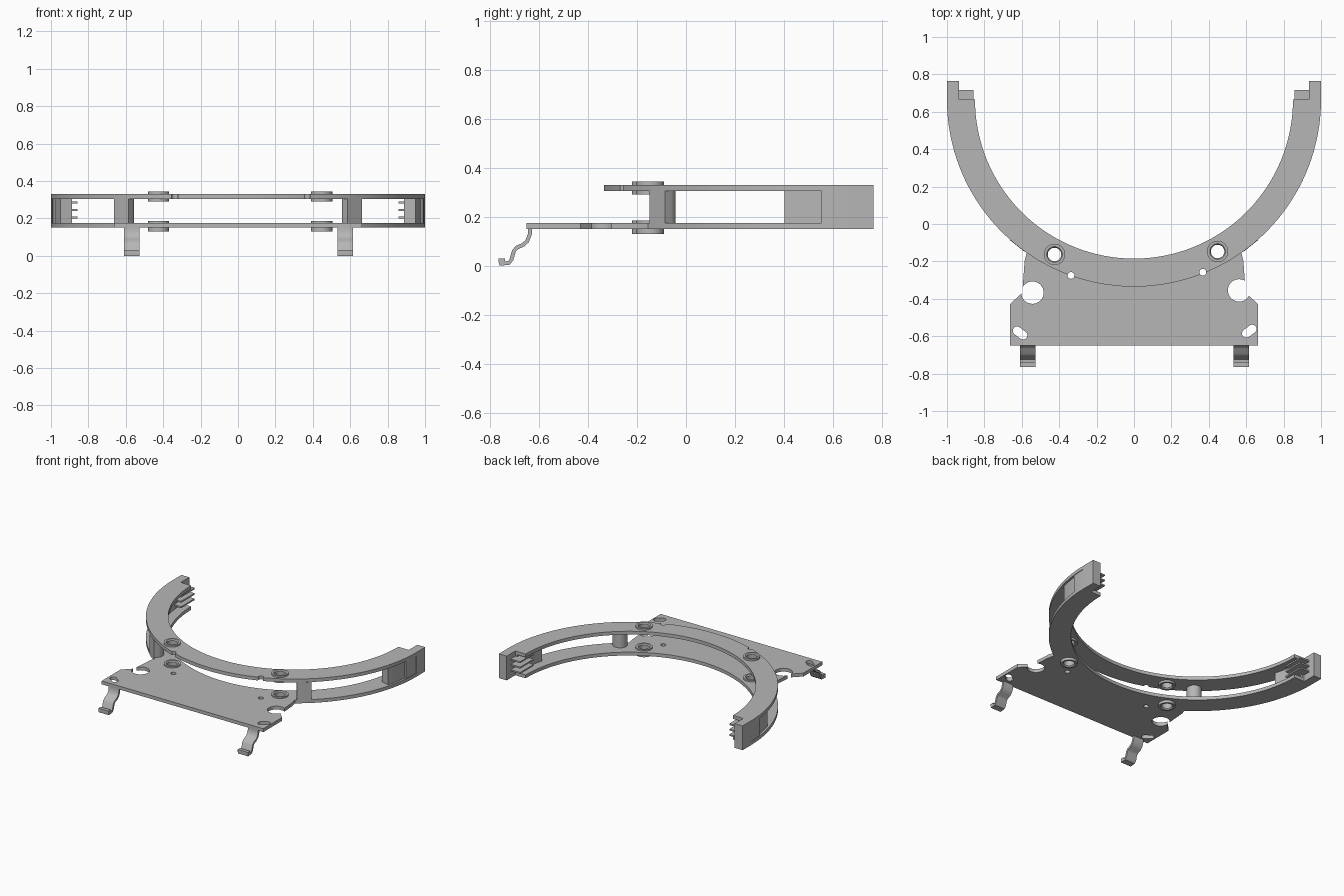
import bpy, bmesh, math
from mathutils import Vector, Matrix

cube = bpy.data.objects.get("Cube")
if cube:
    bpy.data.objects.remove(cube, do_unlink=True)

grey = bpy.data.materials.new("plain grey")
grey.use_nodes = True
grey.diffuse_color = (0.47, 0.47, 0.47, 1)
grey.node_tree.nodes["Principled BSDF"].inputs["Base Color"].default_value = grey.diffuse_color

CY, R_OUT, R_IN = 0.665, 1.0, 0.85          # ring centre and radii
LOW, LOW_TOP, UP, UP_TOP = 0.15, 0.175, 0.305, 0.33


def finish(name, bm):
    """Turn a bmesh into a shaded object."""
    bmesh.ops.recalc_face_normals(bm, faces=bm.faces)
    me = bpy.data.meshes.new(name)
    bm.to_mesh(me)
    bm.free()
    me.materials.append(grey)
    me.shade_smooth()
    me.set_sharp_from_angle(angle=math.radians(30))
    ob = bpy.data.objects.new(name, me)
    bpy.context.scene.collection.objects.link(ob)
    return ob


def add_prism(bm, pts, z0, z1):
    face = bm.faces.new([bm.verts.new((x, y, z0)) for x, y in pts])
    res = bmesh.ops.extrude_face_region(bm, geom=[face])
    verts = [g for g in res["geom"] if isinstance(g, bmesh.types.BMVert)]
    bmesh.ops.translate(bm, verts=verts, vec=(0, 0, z1 - z0))


def prism(name, pts, z0, z1):
    bm = bmesh.new()
    add_prism(bm, pts, z0, z1)
    return finish(name, bm)


def arc(r, a0, a1, n, cx=0, cy=CY):
    """Points on an arc; angle 0 points to the front, positive to +x."""
    angles = [math.radians(a0 + (a1 - a0) * i / n) for i in range(n + 1)]
    return [(cx + r * math.sin(a), cy - r * math.cos(a)) for a in angles]


def sector(r0, r1, a0, a1, n):
    return arc(r1, a0, a1, n) + arc(r0, a1, a0, n)


def circle(x, y, r, n=32):
    return arc(r, 0, 360, n, x, y)[:-1]


def rect(x0, x1, y0, y1):
    return [(x0, y0), (x1, y0), (x1, y1), (x0, y1)]


# Through holes
BUSHES = [(-0.425, -0.163), (0.447, -0.147)]
cut = bmesh.new()
holes = [(x, y, 0.045) for x, y in BUSHES]
holes += [(-0.543, -0.367, 0.06), (0.562, -0.355, 0.06),
          (-0.337, -0.275, 0.018), (0.368, -0.258, 0.018)]
for x, y, r in holes:
    add_prism(cut, circle(x, y, r), 0, 0.5)
for s, x, y in [(-1, -0.609, -0.583), (1, 0.616, -0.573)]:
    d = Vector((s * 0.016, 0.012))
    t = math.degrees(math.atan2(d.x, -d.y))
    add_prism(cut, arc(0.023, t - 90, t + 90, 10, x + d.x, y + d.y)
              + arc(0.023, t + 90, t + 270, 10, x - d.x, y - d.y), 0, 0.5)
cutter = finish("hole_cutter", cut)
cutter.hide_render = True


def drill(ob):
    mod = ob.modifiers.new("holes", "BOOLEAN")
    mod.operation, mod.solver, mod.object = "DIFFERENCE", "EXACT", cutter
    deps = bpy.context.evaluated_depsgraph_get()
    me = bpy.data.meshes.new_from_object(ob.evaluated_get(deps))
    ob.modifiers.clear()
    ob.data = me
    me.shade_smooth()
    me.set_sharp_from_angle(angle=math.radians(30))


# Upper ring and lower ring with its front mounting plate
upper = prism("upper_ring", sector(R_IN, R_OUT, -90, 90, 96), UP, UP_TOP)
JOIN = 35
side = [(0.585, -0.2), (0.597, -0.365), (0.663, -0.43), (0.663, -0.65)]
outline = arc(R_OUT, -90, -JOIN, 30)
outline += [(-x, y) for x, y in side] + side[::-1]
outline += arc(R_OUT, JOIN, 90, 30) + arc(R_IN, 90, -90, 96)
lower = prism("lower_ring_and_plate", outline, LOW, LOW_TOP)
drill(upper)
drill(lower)
bpy.data.objects.remove(cutter, do_unlink=True)


# Bushings in both rings
def bushing(name, x, y, z0, z1):
    bm = bmesh.new()
    prof = [(0.036, z0 + 0.008), (0.042, z0), (0.057, z0),
            (0.057, z1), (0.042, z1), (0.036, z1 - 0.008)]
    vs = [bm.verts.new((r, 0, z)) for r, z in prof]
    edges = [bm.edges.new((vs[i], vs[(i + 1) % len(vs)])) for i in range(len(vs))]
    bmesh.ops.spin(bm, geom=vs + edges, cent=(0, 0, 0), axis=(0, 0, 1),
                   angle=math.tau, steps=36)
    bmesh.ops.remove_doubles(bm, verts=bm.verts, dist=0.0001)
    bmesh.ops.translate(bm, verts=bm.verts, vec=(x, y, 0))
    finish(name, bm)


for label, (bx, by) in zip(("right", "left"), BUSHES):
    bushing("upper_bushing_" + label, bx, by, 0.29, 0.343)
    bushing("lower_bushing_" + label, bx, by, 0.13, 0.185)

# Clip side profile in (y, z)
CLIP = [(-0.637, 0.155), (-0.637, 0.128), (-0.648, 0.1), (-0.664, 0.085),
        (-0.69, 0.074), (-0.702, 0.06), (-0.712, 0.025), (-0.722, 0.011),
        (-0.762, 0.008)]


def clip(name, x):
    """Bent strip of constant thickness with a raised lip."""
    pts = [Vector(p) for p in CLIP]
    left, right = [], []
    for i, p in enumerate(pts):
        d = (pts[min(i + 1, len(pts) - 1)] - pts[max(i - 1, 0)]).normalized()
        n = Vector((-d.y, d.x)) * 0.008
        left.append(tuple(p + n))
        right.append(tuple(p - n))
    bm = bmesh.new()
    add_prism(bm, left + right[::-1], -0.042, 0.042)
    add_prism(bm, rect(-0.764, -0.738, 0.012, 0.03), -0.042, 0.042)
    # Map profile axes to y and z, strip width to x
    bm.transform(Matrix(((0, 0, 1, x), (1, 0, 0, 0), (0, 1, 0, 0), (0, 0, 0, 1))))
    finish(name, bm)


clip("clip_right", -0.568)
clip("clip_left", 0.574)

# Posts, end blocks and contact fins on each side
for label, s in (("right", -1), ("left", 1)):
    def mir(pts):
        return [(s * x, y) for x, y in pts]

    # D-shaped post with its round side toward the ring centre
    c = Vector((0.605, -0.092))
    out = (c - Vector((0, CY))).normalized()
    tan = Vector((-out.y, out.x))
    post = [c + out * 0.032 - tan * 0.05, c + out * 0.032 + tan * 0.05]
    for i in range(17):
        a = math.pi * i / 16
        post.append(c + tan * 0.05 * math.cos(a) - out * 0.05 * math.sin(a))
    prism("post_" + label, mir([tuple(p) for p in post]), LOW_TOP, UP)

    # End housing: recessed panel, flush panel, full-height end
    prism("inner_housing_" + label, mir(sector(0.92, 0.985, 74.5, 90, 10)), LOW_TOP, UP)
    prism("outer_housing_" + label, mir(sector(0.93, 0.996, 83.5, 90, 5)), LOW_TOP, UP)
    prism("end_block_" + label, mir(rect(0.935, 1.0, CY - 0.004, 0.765)), LOW, UP_TOP)
    for i in range(3):
        z = 0.2 + 0.04 * i
        prism(f"contact_fin_{label}_{i + 1}", mir(rect(0.858, 0.94, 0.56, 0.717)), z, z + 0.011)
